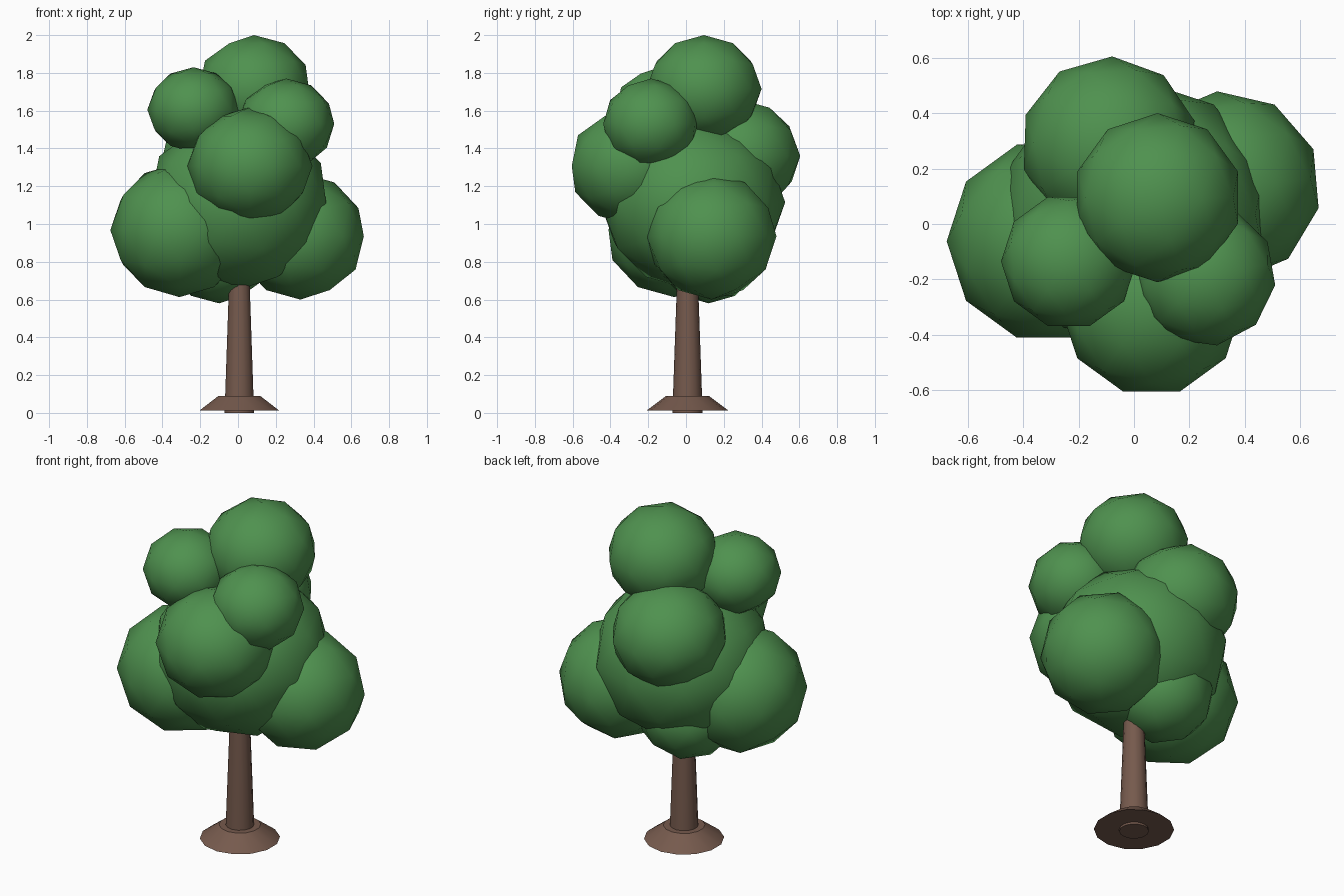
import bpy, math

if "Cube" in bpy.data.objects:
    bpy.data.objects.remove(bpy.data.objects["Cube"])


def material(name, rgb):
    m = bpy.data.materials.new(name)
    m.diffuse_color = (*rgb, 1)
    m.use_nodes = True
    m.node_tree.nodes["Principled BSDF"].inputs["Base Color"].default_value = m.diffuse_color
    return m


BARK = material("bark_brown", (0.18, 0.102, 0.074))
LEAF = material("leaf_green", (0.078, 0.285, 0.078))


def finish(name, mat):
    ob = bpy.context.object
    ob.name = name
    ob.data.materials.append(mat)
    return ob


def tapered(name, r1, r2, z1, z2, sides):
    bpy.ops.mesh.primitive_cone_add(vertices=sides, radius1=r1, radius2=r2, depth=z2 - z1,
                                    location=(0.007, 0.008, (z1 + z2) / 2))
    ob = finish(name, BARK)
    bpy.ops.object.shade_smooth_by_angle(angle=math.radians(35))
    return ob


# Trunk and flared root collar
tapered("trunk", 0.08, 0.045, 0.0, 1.0, 14)
tapered("root_flare", 0.217, 0.113, 0.012, 0.09, 14)

# Foliage clumps: name, centre, horizontal radius, vertical radius, turn in degrees
CLUMPS = [
    ("crown_core", (0.0, 0.035, 1.115), 0.49, 0.465, 0),
    ("crown_top", (0.085, 0.095, 1.715), 0.305, 0.285, 0),
    ("clump_upper_left", (-0.235, -0.135, 1.605), 0.245, 0.225, 18),
    ("clump_upper_right", (0.255, -0.185, 1.53), 0.257, 0.24, 10),
    ("clump_front", (0.063, -0.29, 1.307), 0.331, 0.31, 18),
    ("clump_left", (-0.31, -0.062, 0.968), 0.366, 0.355, 18),
    ("clump_right", (0.33, 0.135, 0.935), 0.345, 0.335, 5),
    ("clump_back", (-0.09, 0.285, 1.36), 0.32, 0.30, -2),
    ("clump_underside", (-0.1, 0.12, 0.845), 0.28, 0.265, 0),
]
for name, centre, rh, rv, turn in CLUMPS:
    bpy.ops.mesh.primitive_ico_sphere_add(subdivisions=2, radius=1, location=centre,
                                          rotation=(0, 0, math.radians(turn)))
    ob = finish(name, LEAF)
    ob.scale = (rh, rh, rv)
    bpy.ops.object.shade_smooth()
